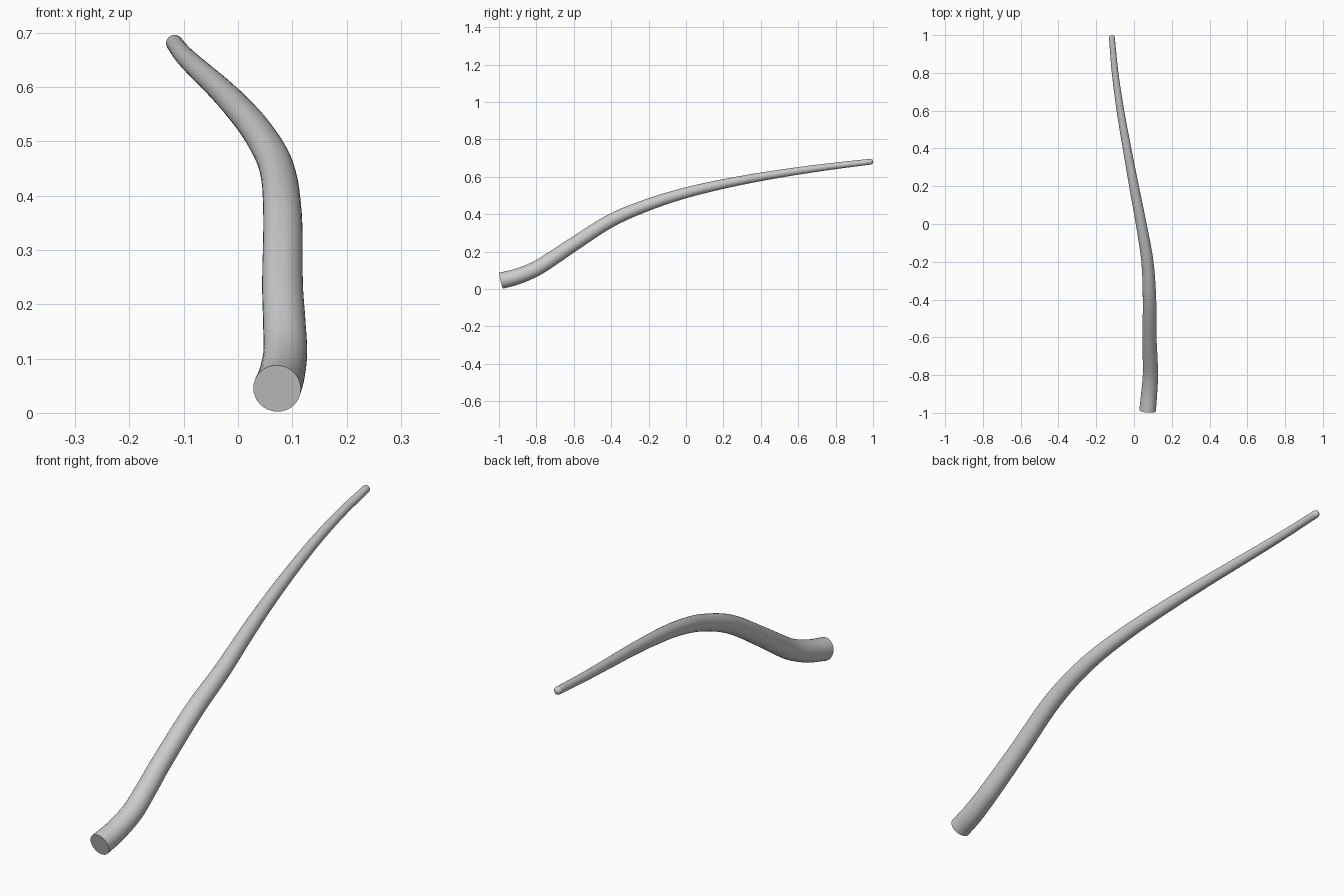
import bpy, bmesh, math
from mathutils import Vector

if "Cube" in bpy.data.objects:
    bpy.data.objects.remove(bpy.data.objects["Cube"])

# Centre line of the bent, tapering rod: x, y, z, radius
PATH = [(0.072, -0.988, 0.045, 0.044), (0.080, -0.90, 0.068, 0.0425),
        (0.087, -0.80, 0.110, 0.0405), (0.085, -0.70, 0.173, 0.039),
        (0.082, -0.60, 0.240, 0.0375), (0.082, -0.40, 0.367, 0.0355),
        (0.071, -0.20, 0.452, 0.032), (0.038, 0.0, 0.515, 0.0285),
        (0.000, 0.20, 0.562, 0.0255), (-0.037, 0.40, 0.600, 0.0225),
        (-0.072, 0.60, 0.632, 0.020), (-0.100, 0.80, 0.659, 0.0175),
        (-0.117, 0.985, 0.681, 0.0155)]
SIDES, STEPS = 32, 6


def smooth_path(points):
    """Catmull-Rom interpolation of position and radius."""
    p = [Vector(q) for q in points]
    p = [2 * p[0] - p[1]] + p + [2 * p[-1] - p[-2]]
    out = []
    for i in range(1, len(p) - 2):
        a, b, c, d = p[i - 1:i + 3]
        for k in range(STEPS):
            t = k / STEPS
            out.append(0.5 * (2 * b + (c - a) * t + (2 * a - 5 * b + 4 * c - d) * t * t
                              + (3 * b - a - 3 * c + d) * t ** 3))
    out.append(p[-2])
    return [(q.to_3d(), q.w) for q in out]


samples = smooth_path(PATH)

# Rounded tip
end, tip_r = samples[-1]
direction = (end - samples[-2][0]).normalized()
for k in range(1, 6):
    a = math.radians(k * 16)
    samples.append((end + direction * tip_r * math.sin(a), tip_r * math.cos(a)))

# Sweep rings along the centre line
bm = bmesh.new()
rings = []
for i, (pos, r) in enumerate(samples):
    tangent = (samples[min(i + 1, len(samples) - 1)][0] - samples[max(i - 1, 0)][0]).normalized()
    u = Vector((1, 0, 0))
    u = (u - tangent * u.dot(tangent)).normalized()
    v = tangent.cross(u)
    rings.append([bm.verts.new(pos + r * (u * math.cos(s) + v * math.sin(s)))
                  for s in (2 * math.pi * j / SIDES for j in range(SIDES))])
for lower, upper in zip(rings, rings[1:]):
    for j in range(SIDES):
        n = (j + 1) % SIDES
        bm.faces.new((lower[j], lower[n], upper[n], upper[j]))

# Flat thick end and small closing face at the tip
bm.faces.new(rings[0][::-1])
bm.faces.new(rings[-1])
bmesh.ops.recalc_face_normals(bm, faces=bm.faces[:])

mesh = bpy.data.meshes.new("curved_rod")
bm.to_mesh(mesh)
bm.free()
rod = bpy.data.objects.new("curved_rod", mesh)
bpy.context.collection.objects.link(rod)
bpy.context.view_layer.objects.active = rod
rod.select_set(True)
bpy.ops.object.shade_smooth_by_angle(angle=math.radians(40))
